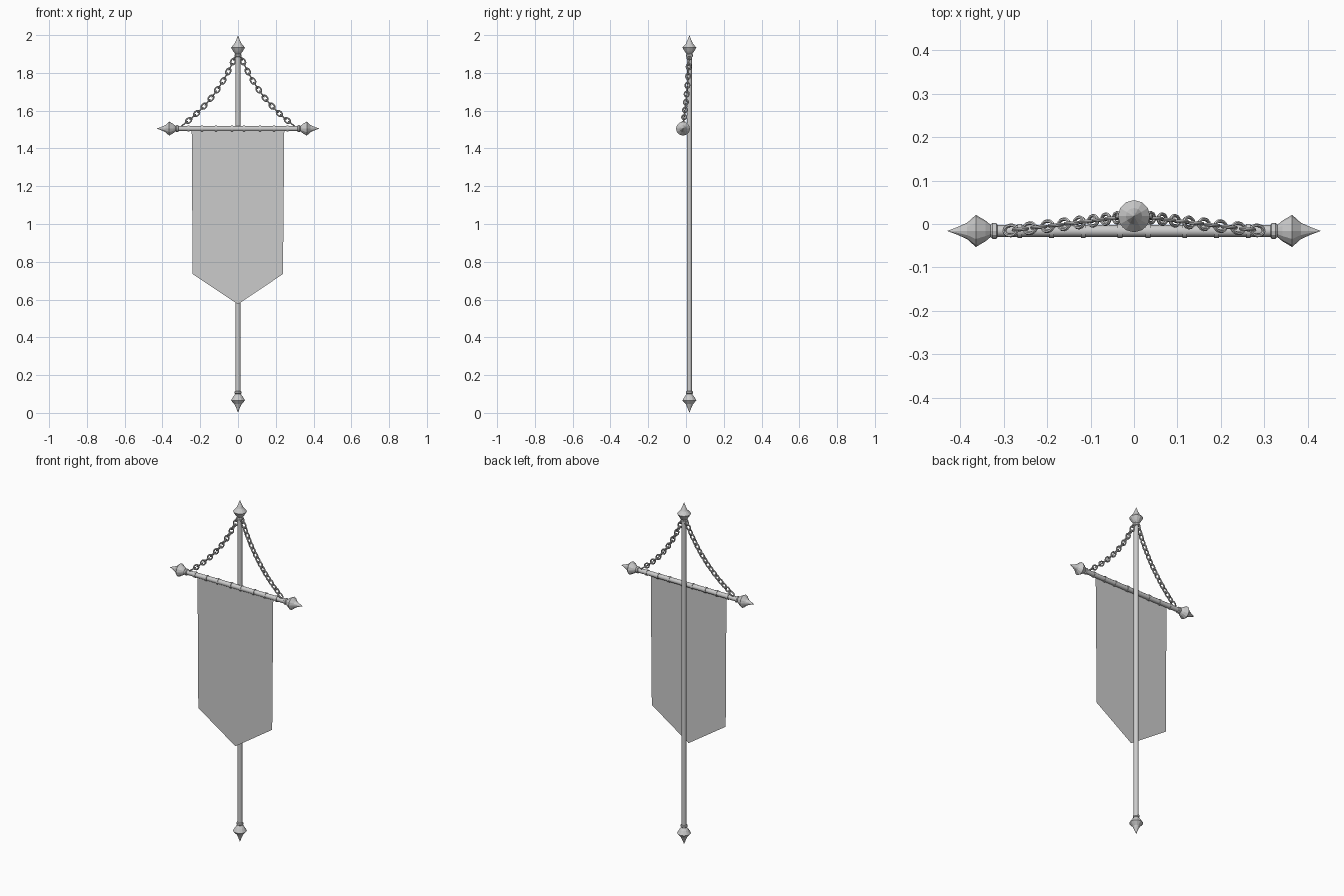
import bpy, bmesh, math
from mathutils import Vector, Matrix

cube = bpy.data.objects.get("Cube")
if cube:
    bpy.data.objects.remove(cube)

mat = bpy.data.materials.new("plain grey")
mat.use_nodes = True
grey = (0.6, 0.6, 0.6, 1)
mat.diffuse_color = grey
mat.node_tree.nodes["Principled BSDF"].inputs["Base Color"].default_value = grey

POLE_Y, BAR_Y, BAR_Z = 0.018, -0.016, 1.505
SIDES = 12


def finish(bm, name, smooth=False):
    bmesh.ops.recalc_face_normals(bm, faces=bm.faces[:])
    mesh = bpy.data.meshes.new(name)
    bm.to_mesh(mesh)
    bm.free()
    mesh.materials.append(mat)
    obj = bpy.data.objects.new(name, mesh)
    bpy.context.collection.objects.link(obj)
    if smooth:
        bpy.ops.object.select_all(action="DESELECT")
        obj.select_set(True)
        bpy.context.view_layer.objects.active = obj
        bpy.ops.object.shade_smooth_by_angle(angle=math.radians(40))
    return obj


def lathe(name, profile, origin, axis, smooth=False):
    """Spin (radius, height) points around an axis through origin."""
    bm = bmesh.new()
    verts = [bm.verts.new((r, 0, h)) for r, h in profile]
    edges = [bm.edges.new(pair) for pair in zip(verts, verts[1:])]
    bmesh.ops.spin(bm, geom=verts + edges, cent=(0, 0, 0), axis=(0, 0, 1),
                   angle=math.tau, steps=SIDES, use_duplicate=False)
    bmesh.ops.remove_doubles(bm, verts=bm.verts[:], dist=1e-5)
    turn = Vector(axis).to_track_quat("Z", "Y").to_matrix().to_4x4()
    bm.transform(Matrix.Translation(origin) @ turn)
    return finish(bm, name, smooth)


def rod(name, radius, length, origin, axis):
    h = length / 2
    return lathe(name, [(0, -h), (radius, -h), (radius, h), (0, h)], origin, axis, True)


# Pole and crossbar
rod("pole", 0.0135, 1.8, (0, POLE_Y, 1.0), (0, 0, 1))
rod("crossbar", 0.0135, 0.66, (0, BAR_Y, BAR_Z), (1, 0, 0))

# Pointed finials, heights measured back from the tip
finial = [(0, 0), (0.009, -0.024), (0.019, -0.046), (0.037, -0.066),
          (0.024, -0.088), (0.014, -0.1), (0.018, -0.104),
          (0.018, -0.113), (0.012, -0.117), (0, -0.117)]
lathe("top_finial", finial, (0, POLE_Y, 2.0), (0, 0, 1))
lathe("bottom_finial", finial, (0, POLE_Y, 0), (0, 0, -1))
for side, label in ((1, "left"), (-1, "right")):
    lathe(label + "_finial", finial, (side * 0.43, BAR_Y, BAR_Z), (side, 0, 0))
    # Binding rings along the bar
    for i, x in enumerate((0.032, 0.117, 0.19, 0.263)):
        rod(f"{label}_ring_{i + 1}", 0.0165, 0.011, (side * x, BAR_Y, BAR_Z), (1, 0, 0))

# Cloth banner with a pointed hem
bm = bmesh.new()
outline = [(-0.245, 1.5), (0.245, 1.5), (0.238, 0.735), (0, 0.575), (-0.24, 0.735)]
bm.faces.new([bm.verts.new((x, -0.024, z)) for x, z in outline])
finish(bm, "banner")


def add_link(bm, centre, along, across):
    """Oval wire link lying in the plane of along and across."""
    normal = along.cross(across)
    rings, steps, wire = [], 12, 0.0042
    for i in range(steps):
        a = math.tau * i / steps
        spot = centre + along * 0.0185 * math.cos(a) + across * 0.012 * math.sin(a)
        out = (along * math.cos(a) + across * math.sin(a)).normalized()
        rings.append([bm.verts.new(spot + wire * (out * math.cos(b) + normal * math.sin(b)))
                      for b in (math.tau * k / 6 for k in range(6))])
    for i in range(steps):
        p, q = rings[i], rings[(i + 1) % steps]
        for k in range(6):
            bm.faces.new((p[k], q[k], q[(k + 1) % 6], p[(k + 1) % 6]))


def chain_point(t):
    """Sagging curve from the bar to the top of the pole."""
    a, b, c = Vector((0.295, BAR_Y, 1.522)), Vector((0.1, 0.006, 1.665)), Vector((0.01, POLE_Y, 1.9))
    return a * (1 - t) ** 2 + b * 2 * t * (1 - t) + c * t * t


# Chains of alternating links
LINKS = 17
for side, label in ((1, "left"), (-1, "right")):
    bm = bmesh.new()
    for i in range(LINKS):
        t = (i + 0.5) / LINKS
        along = (chain_point(t + 0.02) - chain_point(t - 0.02)).normalized()
        flat = along.cross(Vector((0, 1, 0))).normalized()
        across = flat if i % 2 else along.cross(flat)
        add_link(bm, chain_point(t), along, across)
    bm.transform(Matrix.Diagonal((side, 1, 1, 1)))
    finish(bm, label + "_chain", True)
